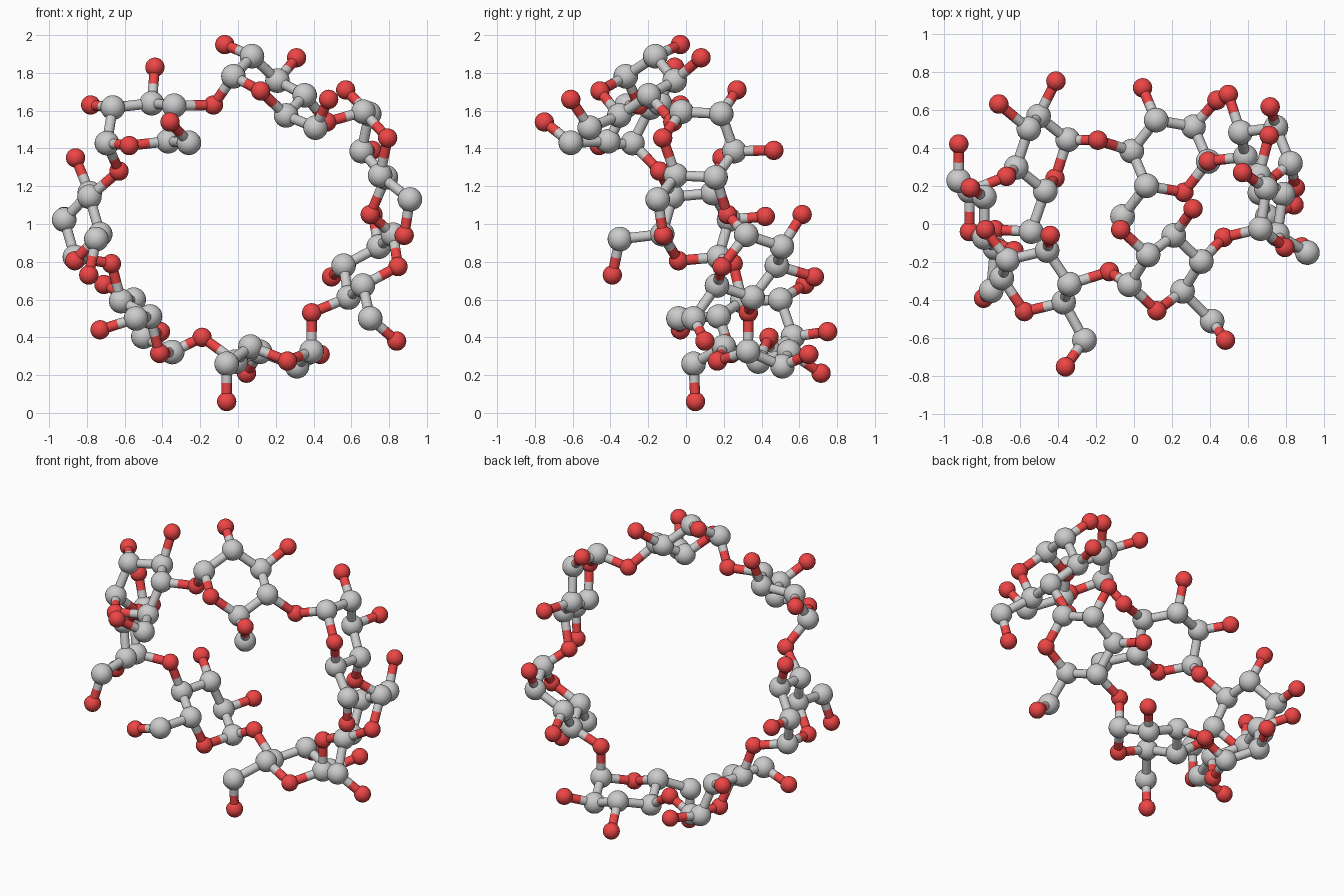
import bpy, bmesh
from math import cos, sin, radians
from mathutils import Vector, Matrix

if "Cube" in bpy.data.objects:
    bpy.data.objects.remove(bpy.data.objects["Cube"])

# Ball-and-stick ring of seven six-sided sugar units, joined by bridge oxygens
UNIT = 0.139                      # model units per angstrom
R_CARBON, R_OXYGEN, R_STICK = 0.065, 0.051, 0.027

# Per unit: bridge oxygen, arm carbon, arm oxygen, two rim oxygens
units = [
    [(.47, -.07, 1.54), (.41, -.51, 1.51), (.48, -.61, 1.66), (.31, .08, 1.88), (-.07, -.03, 1.95)],
    [(-.13, -.25, 1.63), (-.26, -.61, 1.43), (-.36, -.75, 1.54), (-.44, -.06, 1.83), (-.78, -.03, 1.63)],
    [(-.63, -.14, 1.28), (-.75, -.35, .92), (-.79, -.39, .73), (-.86, .19, 1.35), (-.92, .42, 1.04)],
    [(-.67, .25, .79), (-.54, -.04, .50), (-.73, -.03, .44), (-.71, .63, .68), (-.41, .75, .43)],
    [(-.19, .44, .40), (-.06, .04, .26), (-.06, .05, .06), (.045, .715, .21), (.435, .65, .31)],
    [(.39, .33, .53), (.70, .04, .50), (.84, .10, .38), (.495, .68, .72), (.715, .615, 1.05)],
    [(.70, .22, 1.05), (.91, -.15, 1.13), (.88, -.12, .94), (.71, .465, 1.39), (.57, .27, 1.71)],
]

# Ideal chair-shaped ring (atoms 0-4 carbon, 5 oxygen), alternating down and up
def radial(k, r, z):
    return Vector((r * cos(radians(-60 * k)), r * sin(radians(-60 * k)), z)) * UNIT

chair = [radial(k, 1.45, .25 if k % 2 else -.25) for k in range(6)]

def sideways(k, length):
    return chair[k] + radial(k, .943 * length, (-.333 if k % 2 else .333) * length)

ideal = dict(start=sideways(3, 1.43), end=chair[0] + Vector((0, 0, -1.42 * UNIT)),
             arm=sideways(4, 1.52), rim_a=sideways(2, 1.43), rim_b=sideways(1, 1.43))

def frame(p):
    y = (p['arm'] - p['rim_a']).normalized()
    x = (p['end'] - p['start']) + (p['rim_b'] - p['rim_a'])
    x = (x - y * x.dot(y)).normalized()
    return Matrix((x, y, x.cross(y))).transposed()

def centre(p):
    return sum(p.values(), Vector()) / len(p)

# Mesh builders
meshes = {n: bmesh.new() for n in
          ('carbon_balls', 'oxygen_balls', 'carbon_sticks', 'oxygen_sticks')}

def ball(kind, pos):
    bmesh.ops.create_uvsphere(meshes[kind + '_balls'], u_segments=24, v_segments=16,
                              radius=R_CARBON if kind == 'carbon' else R_OXYGEN,
                              matrix=Matrix.Translation(pos))

def stick(kind, a, b):
    d = b - a
    m = Matrix.Translation((a + b) / 2) @ d.to_track_quat('Z', 'Y').to_matrix().to_4x4()
    bmesh.ops.create_cone(meshes[kind + '_sticks'], cap_ends=True, segments=16,
                          radius1=R_STICK, radius2=R_STICK, depth=d.length, matrix=m)

def bond(a, b):
    mid = (a[1] + b[1]) / 2
    stick(a[0], a[1], mid)
    stick(b[0], mid, b[1])

# Place each sugar unit on its anchor atoms
for i, row in enumerate(units):
    start, arm, tip, rim_a, rim_b = (Vector(v) for v in row)
    end = Vector(units[(i + 1) % 7][0])
    real = dict(start=start, end=end, arm=arm, rim_a=rim_a, rim_b=rim_b)
    turn = frame(real) @ frame(ideal).transposed()
    ring = [('oxygen' if k == 5 else 'carbon', centre(real) + turn @ (p - centre(ideal)))
            for k, p in enumerate(chair)]
    O = lambda v: ('oxygen', v)
    arm_atom = ('carbon', arm)
    for atom in ring + [arm_atom, O(start), O(tip), O(rim_a), O(rim_b)]:
        ball(*atom)
    for k in range(6):
        bond(ring[k], ring[(k + 1) % 6])
    for k, other in enumerate([O(end), O(rim_b), O(rim_a), O(start), arm_atom]):
        bond(ring[k], other)
    bond(arm_atom, O(tip))

# Objects and red material for oxygen parts
red = bpy.data.materials.new('red')
red.diffuse_color = (0.85, 0.06, 0.06, 1)
red.use_nodes = True
red.node_tree.nodes["Principled BSDF"].inputs["Base Color"].default_value = red.diffuse_color
for name, bm in meshes.items():
    me = bpy.data.meshes.new(name)
    bm.to_mesh(me)
    bm.free()
    ob = bpy.data.objects.new(name, me)
    bpy.context.collection.objects.link(ob)
    if name.startswith('oxygen'):
        me.materials.append(red)
    bpy.ops.object.select_all(action='DESELECT')
    ob.select_set(True)
    bpy.context.view_layer.objects.active = ob
    bpy.ops.object.shade_smooth_by_angle()
